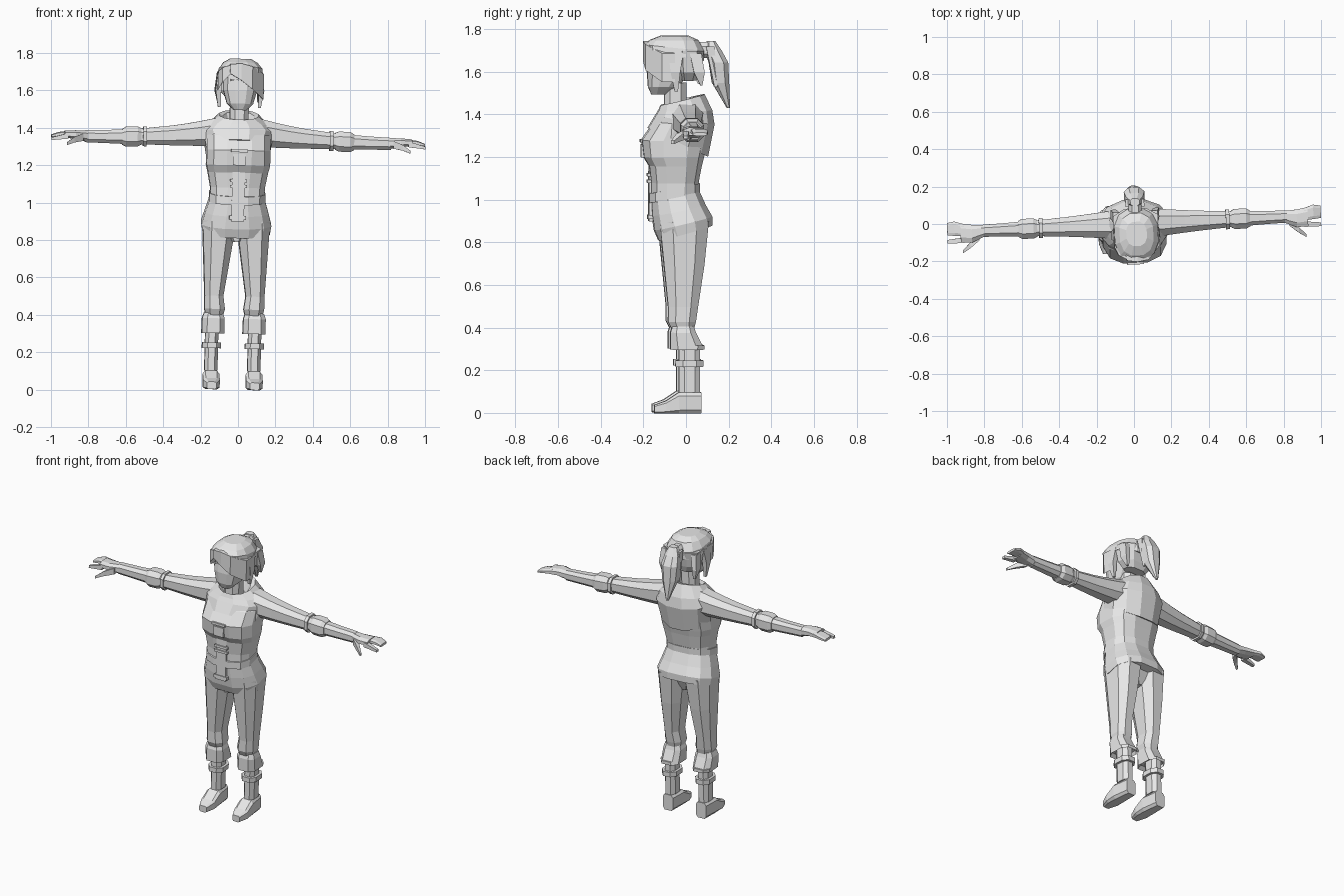
import bpy
import bmesh
from math import cos, sin, pi, copysign
from mathutils import Matrix, Vector

default_cube = bpy.data.objects.get("Cube")
if default_cube:
    bpy.data.objects.remove(default_cube, do_unlink=True)

grey = bpy.data.materials.new("plain_grey")
grey.use_nodes = True
grey.diffuse_color = [.8, .8, .8, 1]
grey.node_tree.nodes["Principled BSDF"].inputs["Base Color"].default_value = grey.diffuse_color

# The whole figure leans and turns very slightly
POSE = (Matrix.Translation((-.033, 0, 0))
        @ Matrix.Rotation(.047, 4, 'Z') @ Matrix.Rotation(.025, 4, 'Y'))


def section_ring(section, sides, axis, power):
    """Rounded section: position along the axis, two spans across it, optional tilt."""
    position, a_min, a_max, b_min, b_max, *tilt = section
    limit = cos(pi / sides) ** power
    ring = []
    for corner in range(sides):
        angle = (corner + .5) * 2 * pi / sides
        across, along = (copysign(abs(wave) ** power, wave) / limit / 2
                         for wave in (cos(angle), sin(angle)))
        a = (a_min + a_max) / 2 + across * (a_max - a_min)
        b = (b_min + b_max) / 2 + along * (b_max - b_min)
        height = position + sum(tilt) * along * (b_max - b_min)
        ring.append(Vector({'X': (height, a, b), 'Y': (a, height, b), 'Z': (a, b, height)}[axis]))
    return ring


def loft(name, sections, sides=8, axis='Z', power=.8, mirrored=False):
    """Skin a row of sections into one closed, flat shaded part."""
    flip = Matrix.Scale(-1 if mirrored else 1, 4, Vector((1, 0, 0)))
    bm = bmesh.new()
    rings = [[bm.verts.new(POSE @ flip @ point)
              for point in section_ring(section, sides, axis, power)] for section in sections]
    for low, high in zip(rings, rings[1:]):
        for corner in range(sides):
            following = (corner + 1) % sides
            bm.faces.new((low[corner], low[following], high[following], high[corner]))
    bm.faces.new(rings[0])
    bm.faces.new(rings[-1])
    bmesh.ops.recalc_face_normals(bm, faces=bm.faces)
    mesh = bpy.data.meshes.new(name)
    bm.to_mesh(mesh)
    bm.free()
    mesh.materials.append(grey)
    part = bpy.data.objects.new(name, mesh)
    bpy.context.collection.objects.link(part)


def pair(name, sections, **options):
    """The same part on both sides of the figure."""
    loft("left_" + name, sections, **options)
    loft("right_" + name, sections, mirrored=True, **options)


def body(name, rows, **options):
    """Centred part: rows of height, half width, front, back and optional tilt."""
    loft(name, [(height, -half, half, *rest) for height, half, *rest in rows], **options)


def plate(name, height, thickness, half_width, front):
    """Small flat fitting on the front of the jacket."""
    body(name, [(level, half_width, front, front + .04)
                for level in (height, height + thickness)], sides=4)


def grown(section, amount):
    """Copy of a section with both of its spans widened."""
    position, a_min, a_max, b_min, b_max = section
    return position, a_min - amount, a_max + amount, b_min - amount, b_max + amount


def arm_section(reach, swell=0):
    """The arm narrows and drops a little from the shoulder to the wrist."""
    inward = 1 - reach
    half = .028 + .06 * inward ** 2
    middle = 1.335 + .06 * inward ** 3
    return grown((reach, -half, half, middle - half, middle + half), swell)


# Trousers
pair("trouser_leg", [
    (.9, 0, .18, -.13, .1), (.7, .03, .17, -.11, .08),
    (.5, .06, .16, -.09, .05), (.43, .05, .16, -.09, .04), (.39, .06, .15, -.07, .03)])
body("trouser_crotch", [(.88, .1, -.12, .08), (.79, .02, -.11, .04)])

# Boots
ankle = (.1, .08, .15, -.04, .06)
shin = (.32, *ankle[1:])
pair("boot_shaft", [ankle, shin])
pair("boot_band", [grown((level, *ankle[1:]), .015) for level in (.22, .25)])
pair("boot_cuff", [
    grown(shin, .02), (.3, .05, .17, -.08, .08), (.38, .05, .17, -.08, .04),
    (.41, .06, .16, -.07, .03)], power=.65)
pair("boot_foot", [
    (-.155, .09, .14, 0, .04), (-.1, .07, .16, 0, .06),
    (-.04, .07, .16, 0, .1), (.065, .08, .15, 0, .1)], axis='Y', power=.45)

# Jacket
waist = (.145, -.165, .055)
body("jacket_body", [
    (1, *waist), (1.08, *waist), (1.16, .16, -.175, .07), (1.2, .17, -.2, .08),
    (1.28, .17, -.21, .1), (1.36, .17, -.155, .1), (1.41, .12, -.11, .08)],
    sides=12, power=.72)
body("jacket_skirt", [
    (1.03, *waist, .2), (.95, .17, -.16, .09, .2),
    (.89, .187, -.15, .12, .24), (.845, .18, -.13, .12, .28)], sides=12)
half, front, back = waist
body("belt", [(level, half + .005, front - .01, back + .006, .2) for level in (1.01, 1.055)],
     sides=12)
plate("lower_placket", .9, .29, .034, -.177)
plate("chest_placket", 1.2, .06, .034, -.214)
plate("chest_strap", 1.27, .015, .045, -.218)
plate("upper_belly_strap", 1.11, .015, .045, -.184)
plate("lower_belly_strap", 1.08, .015, .045, -.184)
plate("lower_clasp", .91, .02, .045, -.182)

# Hood lying folded around the neck and pointing down the back
body("folded_hood", [
    (1.4, .06, -.09, .02), (1.455, .085, -.11, .055, .4), (1.47, .105, -.12, .085, .25),
    (1.42, .16, -.13, .12), (1.375, .19, -.145, .13, -.15),
    (1.27, .17, -.18, .1, -.48)], sides=12, power=.95)

# Arms
pair("sleeve", [arm_section(reach) for reach in (.1, .2, .27, .35, .53)], axis='X')
pair("elbow_ring", [arm_section(reach, swell=.01) for reach in (.49, .51)], axis='X')
pair("sleeve_cuff", [arm_section(reach, swell) for reach, swell in
                     ((.52, .003), (.54, .013), (.6, .016), (.62, .006))], axis='X')
pair("forearm", [arm_section(reach, swell=.002) for reach in (.6, .7, .82)], axis='X')

# Hands
pair("palm", [arm_section(.8), (.87, -.06, .035, 1.32, 1.366),
              (.93, -.055, .045, 1.325, 1.362)], axis='X')
pair("joined_fingers", [(.91, -.025, .04, 1.33, 1.36), (.96, -.02, .057, 1.33, 1.355),
                        (1, -.016, .05, 1.325, 1.34)], axis='X', power=.6)
pair("index_finger", [(.91, -.06, -.03, 1.32, 1.35), (1, -.06, -.04, 1.31, 1.325)],
     axis='X', sides=4)
pair("thumb", [(.83, -.05, -.01, 1.31, 1.35), (.88, -.09, -.06, 1.3, 1.33),
               (.92, -.115, -.1, 1.285, 1.3)], axis='X', sides=4)

# Neck and head
body("neck", [(level, .05, -.105, 0) for level in (1.38, 1.55)])
body("head", [
    (1.495, .035, -.165, -.09), (1.53, .07, -.18, -.04),
    (1.6, .09, -.185, .02), (1.72, .09, -.17, .04)], sides=12)
pair("eye", [(.015, -.187, -.16, 1.65, 1.66), (.055, -.18, -.14, 1.65, 1.66)],
     axis='X', sides=4)

# Hair
body("hair_crown", [
    (1.68, .12, -.19, .08, -.2), (1.715, .115, -.195, .08, -.1),
    (1.75, .09, -.17, .055), (1.77, .055, -.12, .01)], sides=12)
body("hair_back", [(1.56, .07, -.03, .045), (1.6, .105, -.045, .06), (1.7, .12, -.06, .08)])
loft("swept_fringe", [
    (-.06, -.195, -.16, 1.69, 1.74), (0, -.205, -.16, 1.655, 1.745),
    (.06, -.195, -.14, 1.61, 1.73), (.125, -.12, -.06, 1.555, 1.69)], axis='X', sides=4)
loft("short_fringe", [
    (-.12, -.12, -.06, 1.6, 1.7), (-.1, -.165, -.1, 1.64, 1.72),
    (-.045, -.195, -.15, 1.7, 1.74)], axis='X', sides=4)
pair("front_lock", [(1.69, .09, .12, -.09, -.02), (1.6, .1, .13, -.08, -.035),
                    (1.51, .1, .115, -.06, -.045)], sides=4)
pair("rear_lock", [(1.69, .085, .12, .01, .065), (1.6, .1, .13, .03, .08),
                   (1.54, .1, .115, .06, .07)], sides=4)

# Ponytail with its tie
loft("hair_tie", [(depth, -.035, .035, 1.665, 1.74) for depth in (.055, .1)], axis='Y')
body("ponytail", [
    (1.745, .025, .095, .135), (1.7, .045, .085, .165), (1.645, .055, .105, .195),
    (1.55, .045, .12, .2), (1.43, .008, .19, .205)])
pair("ponytail_strand", [(1.72, .02, .05, .09, .13), (1.53, .03, .045, .13, .145)], sides=4)
